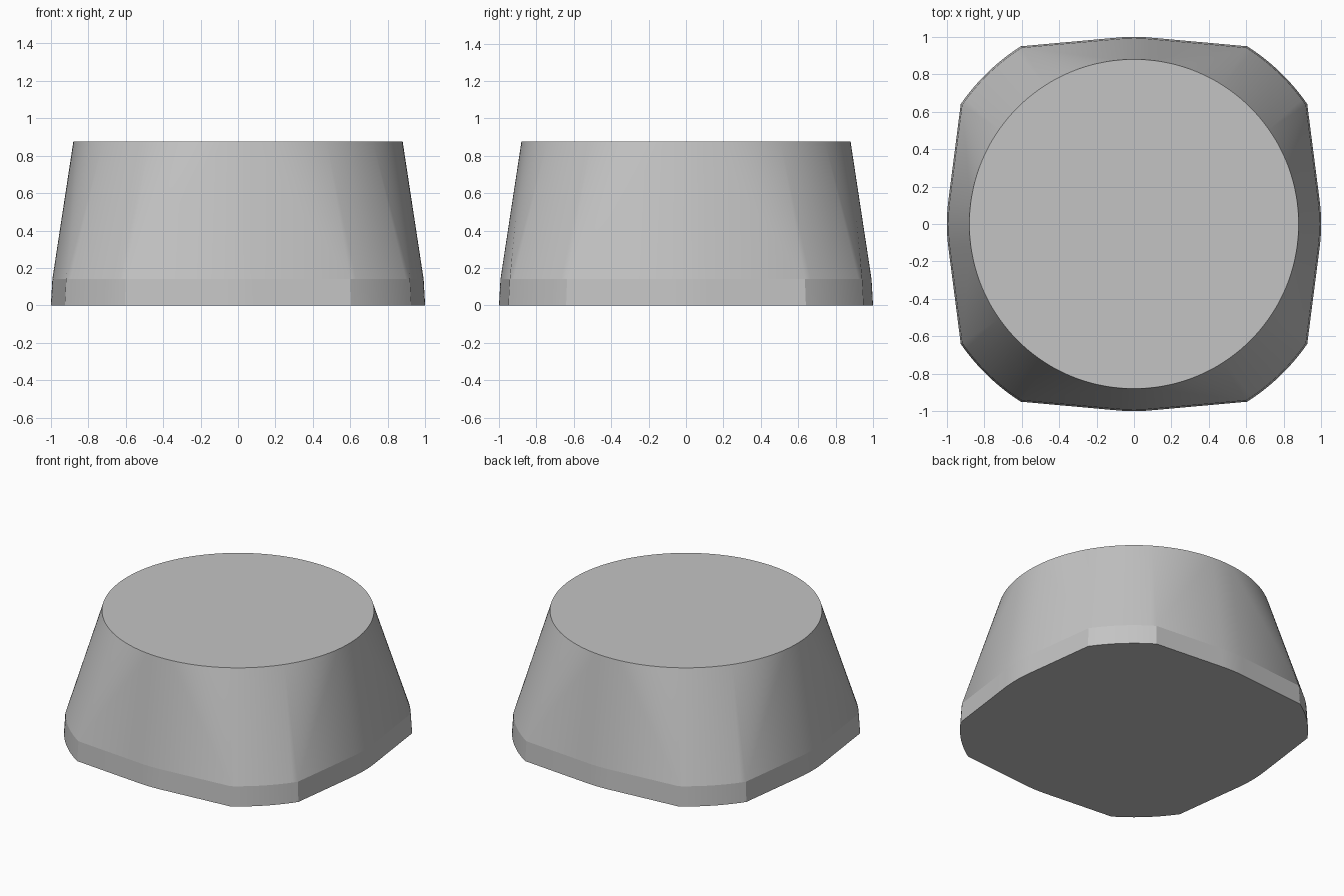
import bpy, bmesh
from math import cos, sin, radians

cube = bpy.data.objects.get("Cube")
if cube:
    bpy.data.objects.remove(cube, do_unlink=True)

TOP_Z, TOP_R = 0.875, 0.88
BAND_Z, BAND_SCALE = 0.14, 0.992
BOW_R, CORNER_R = 1.0, 1.126


def arc(radius, start, end, steps):
    """Points on an arc about the origin, angles in degrees."""
    angles = [radians(start + (end - start) * i / steps) for i in range(steps + 1)]
    return [(radius * cos(a), radius * sin(a)) for a in angles]


# Base outline: shallow bow on each side, wide arc at each corner
outline = []
for sx, sy in ((1, 1), (-1, 1), (-1, -1), (1, -1)):
    quarter = (arc(BOW_R, 0, 7.3, 4) + arc(CORNER_R, 34.7, 57.5, 12)
               + arc(BOW_R, 84.9, 90, 4))
    outline += [(sx * x, sy * y) for x, y in quarter]

# Tapered body: the base band blended into a round top
bm = bmesh.new()
for x, y in outline:
    bm.verts.new((x, y, 0))
    bm.verts.new((x * BAND_SCALE, y * BAND_SCALE, BAND_Z))
for x, y in arc(TOP_R, 0, 360, 144)[:-1]:
    bm.verts.new((x, y, TOP_Z))
bmesh.ops.remove_doubles(bm, verts=bm.verts, dist=0.0005)
bmesh.ops.convex_hull(bm, input=bm.verts)
bmesh.ops.delete(bm, geom=[v for v in bm.verts if not v.link_faces], context='VERTS')
bmesh.ops.dissolve_limit(bm, angle_limit=radians(0.1), verts=bm.verts, edges=bm.edges)
bmesh.ops.recalc_face_normals(bm, faces=bm.faces)

mesh = bpy.data.meshes.new("tapered_body")
bm.to_mesh(mesh)
bm.free()
body = bpy.data.objects.new("tapered_body", mesh)
bpy.context.collection.objects.link(body)

# Plain grey material
grey = bpy.data.materials.new("plain_grey")
grey.use_nodes = True
colour = (0.55, 0.55, 0.55, 1)
grey.diffuse_color = colour
grey.node_tree.nodes["Principled BSDF"].inputs["Base Color"].default_value = colour
mesh.materials.append(grey)

# Smooth curved walls, crisp facet edges
bpy.ops.object.select_all(action='DESELECT')
body.select_set(True)
bpy.context.view_layer.objects.active = body
bpy.ops.object.shade_smooth_by_angle(angle=radians(5))
